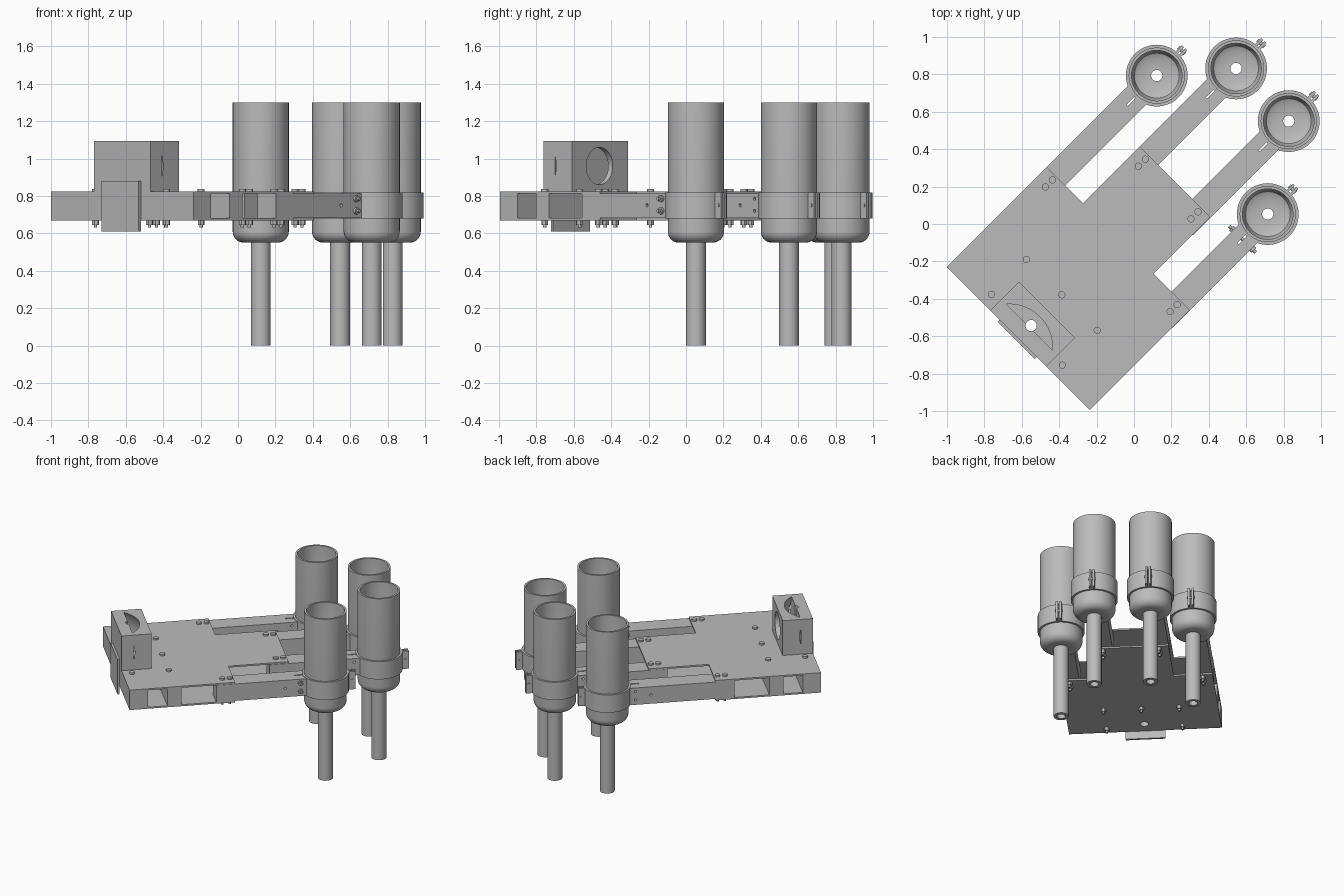
import bpy, bmesh, math
from mathutils import Matrix

if "Cube" in bpy.data.objects:
    bpy.data.objects.remove(bpy.data.objects["Cube"])

grey = bpy.data.materials.new("light grey")
grey.use_nodes = True
grey.diffuse_color = (0.5, 0.5, 0.5, 1)
grey.node_tree.nodes["Principled BSDF"].inputs["Base Color"].default_value = grey.diffuse_color

MID = 0.005                 # centre line of the frame
LOW, HIGH = 0.67, 0.825     # bottom and top of the frame
SKIN = 0.012                # plate thickness


# Everything is modelled along x and then turned 45 degrees
def finish(bm, name):
    bmesh.ops.recalc_face_normals(bm, faces=bm.faces)
    mesh = bpy.data.meshes.new(name)
    bm.to_mesh(mesh)
    bm.free()
    mesh.materials.append(grey)
    mesh.shade_smooth()
    mesh.set_sharp_from_angle(angle=math.radians(35))
    ob = bpy.data.objects.new(name, mesh)
    ob.rotation_euler.z = math.pi / 4
    bpy.context.collection.objects.link(ob)
    return ob


def add_box(bm, x0, x1, y0, y1, z0, z1):
    m = Matrix.Translation(((x0 + x1) / 2, (y0 + y1) / 2, (z0 + z1) / 2))
    m = m @ Matrix.Diagonal((x1 - x0, y1 - y0, z1 - z0, 1))
    bmesh.ops.create_cube(bm, size=1, matrix=m)


def add_rod(bm, centre, radius, length, axis="Z", sides=20):
    turn = {"X": Matrix.Rotation(math.pi / 2, 4, "Y"),
            "Y": Matrix.Rotation(math.pi / 2, 4, "X"), "Z": Matrix()}[axis]
    bmesh.ops.create_cone(bm, cap_ends=True, segments=sides, radius1=radius, radius2=radius,
                          depth=length, matrix=Matrix.Translation(centre) @ turn)


def add_lathe(bm, profile, matrix, sides=48, closed=True):
    verts = [bm.verts.new((r, 0, z)) for r, z in profile]
    pairs = list(zip(verts, verts[1:] + verts[:1])) if closed else list(zip(verts, verts[1:]))
    edges = [bm.edges.new(p) for p in pairs]
    out = bmesh.ops.spin(bm, geom=verts + edges, axis=(0, 0, 1), cent=(0, 0, 0),
                         angle=2 * math.pi, steps=sides, use_duplicate=False)
    new = {v for f in bm.faces for v in f.verts if f.is_valid} | set(verts)
    bmesh.ops.remove_doubles(bm, verts=list(new), dist=0.0001)
    bmesh.ops.transform(bm, matrix=matrix, verts=bm.verts)


def cut(ob, cutter):
    mod = ob.modifiers.new("cut", "BOOLEAN")
    mod.operation, mod.solver, mod.object = "DIFFERENCE", "EXACT", cutter
    bpy.context.view_layer.update()
    deps = bpy.context.evaluated_depsgraph_get()
    mesh = bpy.data.meshes.new_from_object(ob.evaluated_get(deps))
    ob.modifiers.clear()
    ob.data = mesh
    mesh.shade_smooth()
    mesh.set_sharp_from_angle(angle=math.radians(35))
    bpy.data.objects.remove(cutter)


def sight_hole():
    bm = bmesh.new()
    add_rod(bm, (-0.773, MID, 0.85), 0.03, 1, sides=32)
    return finish(bm, "sight_hole_cutter")


# Top and bottom plates with a stepped outline
outline = [(-0.87, 0.54), (-0.115, 0.54), (-0.115, 0.266), (0.315, 0.266)]
outline += [(x, -y) for x, y in reversed(outline)]
for name, z in (("bottom_plate", LOW), ("top_plate", HIGH - SKIN)):
    bm = bmesh.new()
    face = bm.faces.new([bm.verts.new((x, y + MID, z)) for x, y in outline])
    up = bmesh.ops.extrude_face_region(bm, geom=[face])["geom"]
    bmesh.ops.translate(bm, vec=(0, 0, SKIN),
                        verts=[v for v in up if isinstance(v, bmesh.types.BMVert)])
    cut(finish(bm, name), sight_hole())

# Cross spacers between the plates
for name, x0, x1 in (("end_spacer", -0.87, -0.74), ("middle_spacer", -0.6, -0.5)):
    bm = bmesh.new()
    add_box(bm, x0, x1, MID - 0.54, MID + 0.54, LOW + SKIN, HIGH - SKIN)
    ob = finish(bm, name)
    if name == "end_spacer":
        cut(ob, sight_hole())

# Sensor housing with a domed lens pocket, round window and sight hole
bm = bmesh.new()
add_box(bm, -0.87, -0.654, MID - 0.212, MID + 0.212, HIGH, 1.095)
housing = finish(bm, "sensor_housing")

bm = bmesh.new()
R, C = 0.269, 0.1545
dome = [(0, 0)]
for i in range(13):
    a = math.acos(C / R) * (1 - i / 12)
    dome.append((R * math.sin(a), R * math.cos(a) - C))
add_lathe(bm, dome, Matrix.Translation((-0.785, MID, 0.96)) @ Matrix.Rotation(math.pi / 2, 4, "Y"),
          sides=64, closed=False)
cut(housing, finish(bm, "lens_cutter"))
bm = bmesh.new()
add_rod(bm, (-0.7, MID - 0.005, 0.96), 0.1, 0.16, "X", 40)
cut(housing, finish(bm, "window_cutter"))
cut(housing, sight_hole())

bm = bmesh.new()
add_box(bm, -0.886, -0.87, MID - 0.14, MID + 0.14, 0.61, 0.88)
finish(bm, "end_cover")

# Arms, each ending in a clamp ring that holds a cup
CUPS = [("outer_left", -0.25, 0.647, 0.475), ("inner_left", 0.18, 0.974, 0.202),
        ("inner_right", 0.18, 0.974, -0.196), ("outer_right", -0.25, 0.543, -0.468)]
bend = [(0.15 - 0.06 * (1 - math.cos(t)), 0.61 - 0.06 * math.sin(t))
        for t in (math.pi / 2 * i / 8 for i in range(9))]
cup_profile = ([(0.15, 1.3)] + bend + [(0.053, 0.55), (0.053, 0), (0.03, 0), (0.03, 0.57),
               (0.09, 0.57), (0.12, 0.585), (0.135, 0.62), (0.135, 1.3)])
ring_profile = [(0.149, 0.68), (0.165, 0.68), (0.165, 0.818), (0.149, 0.818)]

for side, start, x, y in CUPS:
    place = Matrix.Translation((x, y, 0))
    bm = bmesh.new()
    add_lathe(bm, cup_profile, place)
    finish(bm, side + "_cup")

    bm = bmesh.new()
    add_lathe(bm, ring_profile, place)
    for s in (-1, 1):                                   # clamp ears
        a, b = sorted((y + s * 0.005, y + s * 0.02))
        add_box(bm, x + 0.155, x + 0.21, a, b, 0.68, 0.818)
    add_rod(bm, (x + 0.188, y, 0.75), 0.01, 0.05, "Y", 12)
    finish(bm, side + "_clamp_ring")

    bm = bmesh.new()
    add_box(bm, start, x - 0.145, y - 0.07, y + 0.07, LOW + SKIN, HIGH - SKIN)
    arm = finish(bm, side + "_arm")
    bm = bmesh.new()                                    # slit and cross holes
    add_box(bm, x - 0.225, x - 0.1, y - 0.005, y + 0.005, 0.6, 0.9)
    cut(arm, finish(bm, "slit_cutter"))
    bm = bmesh.new()
    for dx, z in ((0.19, 0.72), (0.19, 0.785), (0.3, 0.75)):
        add_rod(bm, (x - dx, y, z), 0.009, 0.3, "Y", 12)
    cut(arm, finish(bm, "hole_cutter"))
    bm = bmesh.new()                                    # round off against the cup
    add_rod(bm, (x, y, 0.75), 0.15, 0.4, sides=48)
    cut(arm, finish(bm, "cup_cutter"))

# Cross bolts on one arm
_, _, x, y = CUPS[-1]
bm = bmesh.new()
for z in (0.72, 0.785):
    add_rod(bm, (x - 0.19, y, z), 0.009, 0.2, "Y", 12)
    add_rod(bm, (x - 0.19, y + 0.078, z), 0.02, 0.016, "Y", 6)
    add_rod(bm, (x - 0.19, y - 0.077, z), 0.018, 0.014, "Y", 16)
finish(bm, "arm_cross_bolts")

# Frame bolts with heads above and nuts below
spots = [(-0.541, MID + s * 0.268) for s in (-1, 0, 1)]
spots += [(-0.805, MID + s * 0.268) for s in (-1, 1)]
for _, start, _, y in CUPS:
    spots += [(start + 0.055, y), (start + 0.108, y)]
bm = bmesh.new()
for x, y in spots:
    add_rod(bm, (x, y, HIGH + 0.006), 0.019, 0.014)
    add_rod(bm, (x, y, 0.73), 0.009, 0.2, sides=12)
    add_rod(bm, (x, y, LOW - 0.012), 0.019, 0.026, sides=6)
finish(bm, "frame_bolts")
